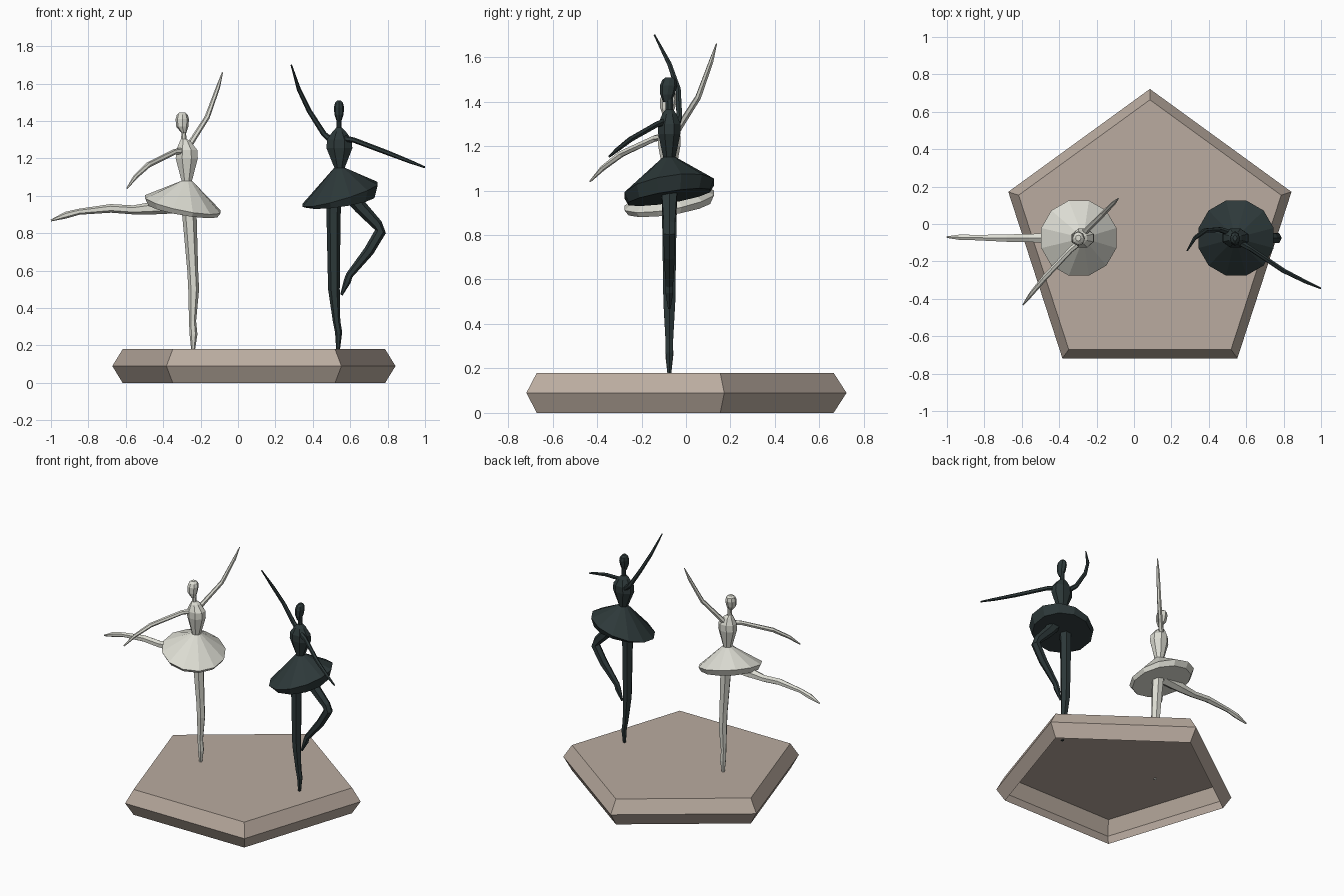
import bpy, bmesh, math
from mathutils import Vector


def material(name, rgb):
    m = bpy.data.materials.new(name)
    m.diffuse_color = (*rgb, 1)
    return m


IVORY = material("ivory", (0.72, 0.72, 0.65))
DARK = material("dark_slate", (0.026, 0.040, 0.041))
STONE = material("taupe_stone", (0.49, 0.41, 0.35))
Y = -0.075  # both dancers stand in this plane


def skin(name, rings, mat, bottom=True):
    """Join equal-sized rings of points into a flat-shaded body."""
    bm = bmesh.new()
    loops = [[bm.verts.new(p) for p in ring] for ring in rings]
    n = len(loops[0])
    for a, b in zip(loops, loops[1:]):
        for i in range(n):
            j = (i + 1) % n
            bm.faces.new((a[i], a[j], b[j], b[i]))
    if bottom:
        bm.faces.new(loops[0][::-1])
    bm.faces.new(loops[-1])
    bmesh.ops.recalc_face_normals(bm, faces=bm.faces)
    me = bpy.data.meshes.new(name)
    bm.to_mesh(me)
    bm.free()
    me.materials.append(mat)
    ob = bpy.data.objects.new(name, me)
    bpy.context.collection.objects.link(ob)
    return ob


def stack(name, levels, n, mat, start=0.0, bottom=True):
    """Horizontal rings: (x, y, z, rx, ry, slope_x, slope_y)."""
    rings = []
    for x, y, z, rx, ry, sx, sy in levels:
        ring = []
        for i in range(n):
            t = start + math.tau * i / n
            dx, dy = rx * math.cos(t), ry * math.sin(t)
            ring.append((x + dx, y + dy, z + sx * dx + sy * dy))
        rings.append(ring)
    return skin(name, rings, mat, bottom)


def limb(name, path, mat, n=6):
    """Tapered tube through (x, y, z, radius) points."""
    pts = [Vector(p[:3]) for p in path]
    rings = []
    for i, p in enumerate(pts):
        d = (pts[min(i + 1, len(pts) - 1)] - pts[max(i - 1, 0)]).normalized()
        u = d.cross(Vector((0, 1, 0))).normalized()
        v = d.cross(u)
        r = path[i][3]
        rings.append([p + r * (math.cos(math.tau * k / n) * u + math.sin(math.tau * k / n) * v)
                      for k in range(n)])
    return skin(name, rings, mat)


def body(prefix, mat, waist, chest, neck, head, skirt_x, upper, lower):
    """Torso, head and tutu; upper and lower rims are (z, slope_x, slope_y)."""
    wx, wz = waist
    cx, cz, cr = chest
    nx, nz = neck
    hx, hz, hr = head
    stack(prefix + "_torso", [
        (wx, Y, wz - 0.02, 0.032, 0.032, 0, 0),
        (wx, Y, wz + 0.005, 0.030, 0.030, 0, 0),
        (cx, Y, cz - 0.015, cr, 0.054, 0, 0),
        (cx, Y, cz + 0.03, cr * 0.95, 0.054, 0, 0),
        ((cx + nx) / 2, Y, cz + 0.075, cr * 0.5, 0.034, 0, 0),
        (nx, Y, nz - 0.02, 0.015, 0.018, 0, 0),
        (nx, Y, nz + 0.04, 0.013, 0.017, 0, 0)], 8, mat, math.pi / 8)
    stack(prefix + "_head", [
        (hx + (hr - 0.027), Y - 0.01, hz - 0.055, 0.012, 0.018, 0, 0),
        (hx, Y - 0.008, hz - 0.02, hr * 0.9, 0.033, 0, 0),
        (hx, Y - 0.003, hz + 0.02, hr, 0.039, 0, 0),
        (hx, Y, hz + 0.044, hr * 0.8, 0.032, 0, 0),
        (hx, Y, hz + 0.056, hr * 0.4, 0.016, 0, 0)], 8, mat)
    stack(prefix + "_tutu", [
        (wx, Y, wz + 0.005, 0.030, 0.030, 0, 0),
        (skirt_x, Y, upper[0], 0.208, 0.208, *upper[1:]),
        (skirt_x, Y, lower[0], 0.190, 0.190, *lower[1:])], 12, mat, math.pi / 12)


# Five-sided hollow plinth with bevelled rim, open underneath
stack("plinth", [(0.085, -0.074, z, r, r, 0, 0)
                 for z, r in ((0, 0.738), (0.09, 0.796), (0.18, 0.738))],
      5, STONE, math.pi / 2, bottom=False)

# Light dancer: leg stretched to the side
body("light", IVORY, (-0.274, 1.075), (-0.274, 1.215, 0.064), (-0.290, 1.325),
     (-0.298, 1.39, 0.036), -0.295, (0.955, -0.20, 0.17), (0.922, -0.17, 0.14))
limb("light_standing_leg", [(-0.265, Y, 0.98, 0.042), (-0.257, Y, 0.85, 0.037),
     (-0.242, Y, 0.60, 0.029), (-0.237, Y, 0.50, 0.029), (-0.243, Y, 0.33, 0.019),
     (-0.238, Y, 0.26, 0.021), (-0.24, Y, 0.175, 0.010)], IVORY)
limb("light_raised_leg", [(-0.30, Y, 0.95, 0.042), (-0.45, Y, 0.935, 0.034),
     (-0.56, Y, 0.925, 0.024), (-0.68, Y, 0.933, 0.023), (-0.85, -0.073, 0.915, 0.016),
     (-0.92, -0.071, 0.897, 0.018), (-1.0, -0.07, 0.868, 0.005)], IVORY)
limb("light_raised_arm", [(-0.28, -0.06, 1.24, 0.018), (-0.235, -0.015, 1.31, 0.015),
     (-0.165, 0.055, 1.42, 0.014), (-0.107, 0.113, 1.58, 0.011),
     (-0.083, 0.137, 1.66, 0.003)], IVORY)
limb("light_lowered_arm", [(-0.27, -0.08, 1.245, 0.020), (-0.34, -0.14, 1.235, 0.015),
     (-0.48, -0.29, 1.165, 0.015), (-0.55, -0.375, 1.10, 0.012),
     (-0.593, -0.432, 1.04, 0.004)], IVORY)

# Dark dancer: knee bent out, toe at the standing leg
body("dark", DARK, (0.543, 1.145), (0.542, 1.27, 0.075), (0.54, 1.385),
     (0.54, 1.453, 0.027), 0.546, (1.008, 0.29, 0.15), (0.970, 0.14, 0.16))
limb("dark_standing_leg", [(0.515, Y, 1.04, 0.042), (0.511, Y, 0.90, 0.038),
     (0.512, Y, 0.62, 0.033), (0.513, Y, 0.50, 0.031), (0.527, Y, 0.33, 0.020),
     (0.538, Y, 0.27, 0.019), (0.535, Y, 0.175, 0.010)], DARK)
limb("dark_bent_leg", [(0.585, Y, 1.03, 0.045), (0.655, Y, 0.94, 0.036),
     (0.745, Y, 0.845, 0.029), (0.762, Y, 0.81, 0.030), (0.70, Y, 0.705, 0.028),
     (0.595, Y, 0.575, 0.019), (0.585, Y, 0.545, 0.020), (0.553, Y, 0.47, 0.007)], DARK)
limb("dark_raised_arm", [(0.52, -0.05, 1.28, 0.018), (0.46, -0.03, 1.33, 0.015),
     (0.38, -0.035, 1.455, 0.013), (0.325, -0.075, 1.57, 0.011),
     (0.285, -0.142, 1.70, 0.004)], DARK)
limb("dark_extended_arm", [(0.55, -0.09, 1.31, 0.019), (0.62, -0.13, 1.298, 0.014),
     (0.80, -0.25, 1.23, 0.013), (0.92, -0.31, 1.183, 0.010),
     (0.998, -0.344, 1.153, 0.005)], DARK)
